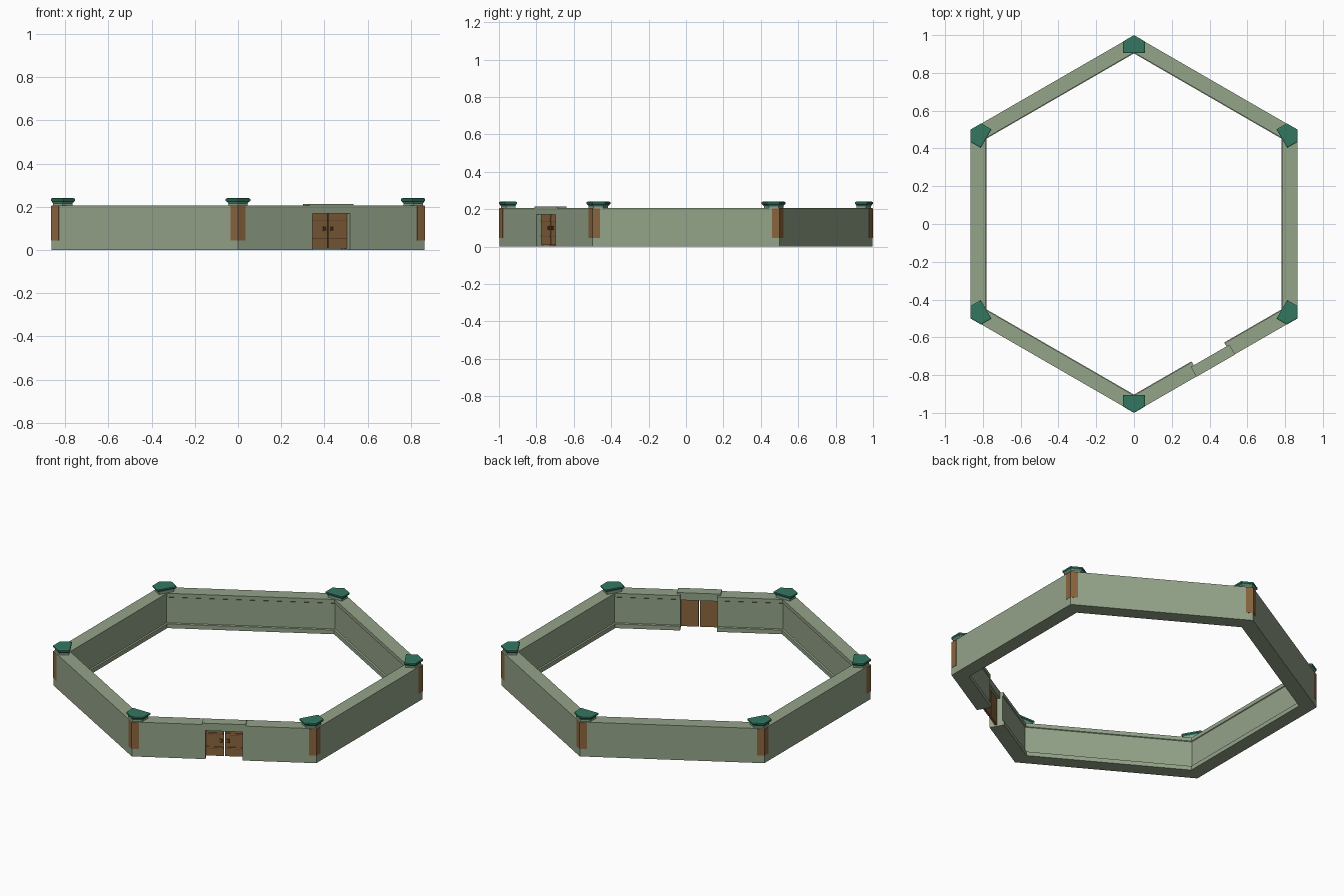
import bpy, bmesh, math
from mathutils import Vector

if "Cube" in bpy.data.objects:
    bpy.data.objects.remove(bpy.data.objects["Cube"])

C30 = math.cos(math.radians(30))


def material(name, rgb):
    m = bpy.data.materials.new(name)
    m.diffuse_color = (*rgb, 1)
    m.use_nodes = True
    m.node_tree.nodes["Principled BSDF"].inputs["Base Color"].default_value = m.diffuse_color
    return m


STONE = material("sage stone", (0.296, 0.366, 0.25))
TRIM = material("pale green trim", (0.22, 0.37, 0.27))
TEAL = material("teal cap", (0.032, 0.185, 0.115))
WOOD = material("brown wood", (0.25, 0.13, 0.048))
DARK = material("dark wood", (0.13, 0.065, 0.025))


def make(name, rings, mat, closed=True):
    """Skin a solid through successive rings of points, capping both ends."""
    bm = bmesh.new()
    vs = [[bm.verts.new(p) for p in r] for r in rings]
    n = len(rings[0])
    for a, b in zip(vs, vs[1:]):
        for i in range(n):
            j = (i + 1) % n
            bm.faces.new((a[i], a[j], b[j], b[i]))
    bm.faces.new(vs[0])
    bm.faces.new(vs[-1][::-1])
    bmesh.ops.recalc_face_normals(bm, faces=bm.faces)
    me = bpy.data.meshes.new(name)
    bm.to_mesh(me)
    bm.free()
    me.materials.append(mat)
    ob = bpy.data.objects.new(name, me)
    bpy.context.collection.objects.link(ob)
    return ob


def polar(deg, r, s, z):
    """Point r out along an angle and s sideways from it."""
    a = math.radians(deg)
    return Vector((r * math.cos(a) - s * math.sin(a),
                   r * math.sin(a) + s * math.cos(a), z))


def prism(name, deg, layers, mat):
    """Stack of (outline, height) layers in a frame turned to an angle."""
    return make(name, [[polar(deg, r, s, z) for r, s in o] for o, z in layers], mat)


GATE = -60      # direction the gate wall faces
HALF = 0.10     # half width of the gate opening


def gate_box(name, r0, r1, s0, s1, z0, z1, mat):
    o = [(r0, s0), (r1, s0), (r1, s1), (r0, s1)]
    return prism(name, GATE, [(o, z0), (o, z1)], mat)


# Hexagonal wall: one profile swept from one gate jamb round to the other
profile = [(0.8645, 0), (0.8645, 0.205), (0.786, 0.205), (0.786, 0.183),
           (0.790, 0.180), (0.790, 0.028), (0.782, 0.025), (0.782, 0)]
rings = [[polar(GATE, r, HALF, z) for r, z in profile]]
for k in range(6):
    rings.append([polar(-30 + 60 * k, r / C30, 0, z) for r, z in profile])
rings.append([polar(GATE, r, -HALF, z) for r, z in profile])
make("wall", rings, STONE)

# Corner boards, necks and caps
board = [(0.98, 0.0346), (1.0, 0), (0.98, -0.0346),
         (0.97, -0.0346), (0.99, 0), (0.97, 0.0346)]
cap = [(1.0, 0), (0.967, 0.057), (0.904, 0.057), (0.904, -0.057), (0.967, -0.057)]
cap_low = [(0.994, 0), (0.965, 0.05), (0.909, 0.05), (0.909, -0.05), (0.965, -0.05)]
neck = [(0.989, 0), (0.963, 0.045), (0.911, 0.045), (0.911, -0.045), (0.963, -0.045)]
for k in range(6):
    a = -30 + 60 * k
    prism("corner_board", a, [(board, 0.045), (board, 0.204)], WOOD)
    prism("cap_neck", a, [(neck, 0.19), (neck, 0.216), (cap_low, 0.222)], TRIM)
    prism("corner_cap", a, [(cap_low, 0.222), (cap, 0.228), (cap, 0.237), (cap_low, 0.240)], TEAL)

# Gate lintel
gate_box("gate_lintel", 0.806, 0.866, -0.118, 0.118, 0.170, 0.214, STONE)

# Double gate doors with cross bars and handles on the outside
for side in (-1, 1):
    def leaf(name, r0, r1, a, b, z0, z1, mat):
        gate_box(name, r0, r1, side * a, side * b, z0, z1, mat)
    leaf("door_leaf", 0.822, 0.834, 0.003, HALF, 0.008, 0.171, WOOD)
    for z in (0.055, 0.137):
        leaf("door_bar", 0.833, 0.838, 0.004, HALF, z, z + 0.008, WOOD)
        leaf("door_bar_shadow", 0.833, 0.836, 0.004, HALF, z - 0.003, z, DARK)
    # ring handle as a small square frame
    leaf("door_handle", 0.833, 0.840, 0.012, 0.016, 0.088, 0.110, DARK)
    leaf("door_handle", 0.833, 0.840, 0.022, 0.026, 0.088, 0.110, DARK)
    leaf("door_handle", 0.833, 0.840, 0.016, 0.022, 0.088, 0.092, DARK)
    leaf("door_handle", 0.833, 0.840, 0.016, 0.022, 0.106, 0.110, DARK)
